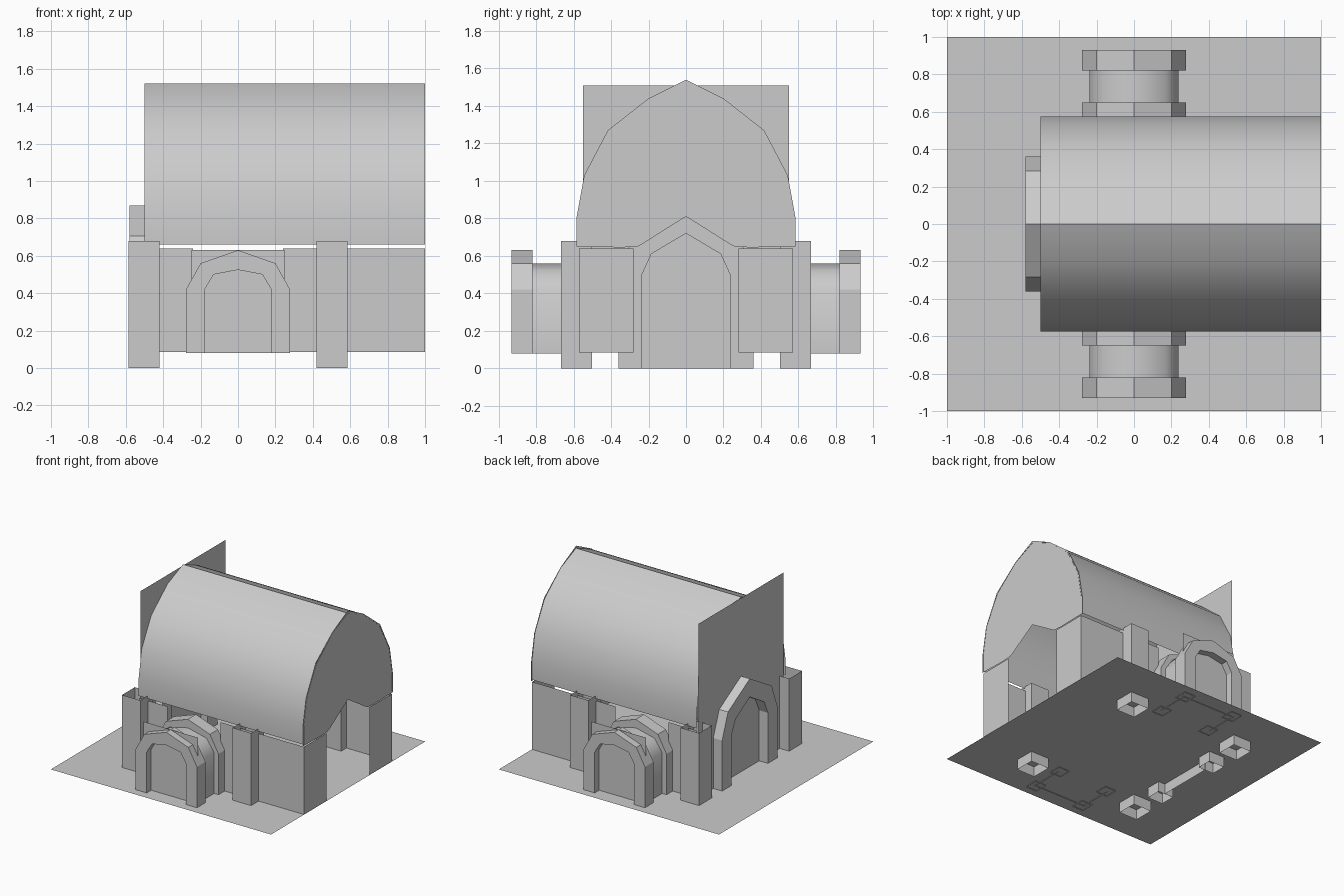
import bpy, math

if "Cube" in bpy.data.objects:
    bpy.data.objects.remove(bpy.data.objects["Cube"])


def make(name, verts, faces, smooth=None):
    me = bpy.data.meshes.new(name)
    me.from_pydata(verts, [], faces)
    ob = bpy.data.objects.new(name, me)
    bpy.context.collection.objects.link(ob)
    if smooth:
        bpy.ops.object.select_all(action='DESELECT')
        ob.select_set(True)
        bpy.context.view_layer.objects.active = ob
        bpy.ops.object.shade_smooth_by_angle(angle=math.radians(smooth))
    return ob


def mirrored(half):
    """Half profile from foot to apex -> full profile, left to right."""
    return [(-u, z) for u, z in half] + [(u, z) for u, z in half[-2::-1]]


def place(axis, u, d, z):
    """Profile coordinate u, depth d along the given axis."""
    return (d, u, z) if axis == 'x' else (u, d, z)


def sheet(name, axis, profile, d0, d1, smooth=None):
    """Open surface: profile swept from d0 to d1."""
    n = len(profile)
    v = [place(axis, u, d, z) for d in (d0, d1) for u, z in profile]
    f = [(i, i + 1, n + i + 1, n + i) for i in range(n - 1)]
    return make(name, v, f, smooth)


def panel(name, axis, u0, u1, z0, z1, d):
    v = [place(axis, u, d, z) for u, z in ((u0, z0), (u1, z0), (u1, z1), (u0, z1))]
    return make(name, v, [(0, 1, 2, 3)])


def arch(name, axis, outer, inner, d0, d1):
    """Hollow-footed arch band between two matching profiles."""
    o, i = mirrored(outer), mirrored(inner)
    n = len(o)
    rings = [(o, d0), (o, d1), (i, d1), (i, d0)]
    v = [place(axis, u, d, z) for p, d in rings for u, z in p]
    f = []
    for r in range(4):
        a, b = r * n, (r + 1) % 4 * n
        f += [(a + k, a + k + 1, b + k + 1, b + k) for k in range(n - 1)]
    return make(name, v, f)


FLOOR = 0.085
WALL_TOP = 0.64

# Floor
make("floor", [(-1, -1, FLOOR), (1, -1, FLOOR), (1, 1, FLOOR), (-1, 1, FLOOR)], [(0, 1, 2, 3)])

# Main vaulted roof, creased along the ridge
vault = [(0.575, 0.66), (0.575, 0.8), (0.535, 1.03), (0.41, 1.26), (0.2, 1.435), (0, 1.52)]
sheet("roof_vault", 'x', mirrored(vault), -0.5, 1.0, 40)

# Gable end with arched notch
gable = [(0.585, 0.65), (0.585, 0.8), (0.543, 1.03), (0.417, 1.27), (0.2, 1.44), (0, 1.54)]
notch = [(0.34, 0.645), (0.29, 0.648), (0.26, 0.65), (0.23, 0.665), (0.12, 0.735), (0, 0.81)]
go, gi = mirrored(gable), mirrored(notch)
n = len(go)
make("gable_end", [(0.998, u, z) for u, z in go + gi],
     [(k, k + 1, n + k + 1, n + k) for k in range(n - 1)])

# Rear wall, door panel and its arch
panel("rear_wall", 'x', -0.55, 0.55, FLOOR, 1.51, -0.5)
panel("rear_door", 'x', -0.24, 0.24, 0, FLOOR, -0.5)
arch("rear_arch", 'x',
     [(0.36, 0), (0.36, 0.5), (0.283, 0.705), (0, 0.87)],
     [(0.235, 0), (0.235, 0.5), (0.185, 0.61), (0, 0.72)], -0.58, -0.44)

side_outer = [(0.278, 0.08), (0.278, 0.42), (0.2, 0.56), (0, 0.63)]
side_inner = [(0.178, 0.08), (0.178, 0.42), (0.13, 0.5), (0, 0.525)]
passage = [(0.238, 0.08), (0.238, 0.42), (0.17, 0.52), (0, 0.56)]

for s, side in ((-1, "front"), (1, "back")):
    # Lower walls and end panels
    panel(side + "_wall_long", 'y', 0.24, 1.0, FLOOR, WALL_TOP, s * 0.57)
    panel(side + "_wall_short", 'y', -0.5, -0.24, FLOOR, WALL_TOP, s * 0.57)
    panel(side + "_end_panel", 'x', s * 0.28, s * 0.57, FLOOR, WALL_TOP, 0.998)
    # Side porch: two arches, a vaulted passage and a door panel
    arch(side + "_porch_outer_arch", 'y', side_outer, side_inner, s * 0.82, s * 0.93)
    arch(side + "_porch_inner_arch", 'y', side_outer, side_inner, s * 0.545, s * 0.65)
    sheet(side + "_porch_passage", 'y', mirrored(passage), s * 0.6, s * 0.87, 60)
    panel(side + "_porch_door", 'y', -0.248, 0.248, 0.08, 0.63, s * 0.872)
    # Hollow square pillars, open top and bottom
    for cx in (-0.503, 0.503):
        h = 0.083
        cy = s * 0.585
        sq = [(cx - h, cy - h), (cx + h, cy - h), (cx + h, cy + h), (cx - h, cy + h)]
        make(side + "_pillar", [(x, y, z) for z in (0, 0.68) for x, y in sq],
             [(k, (k + 1) % 4, 4 + (k + 1) % 4, 4 + k) for k in range(4)])
